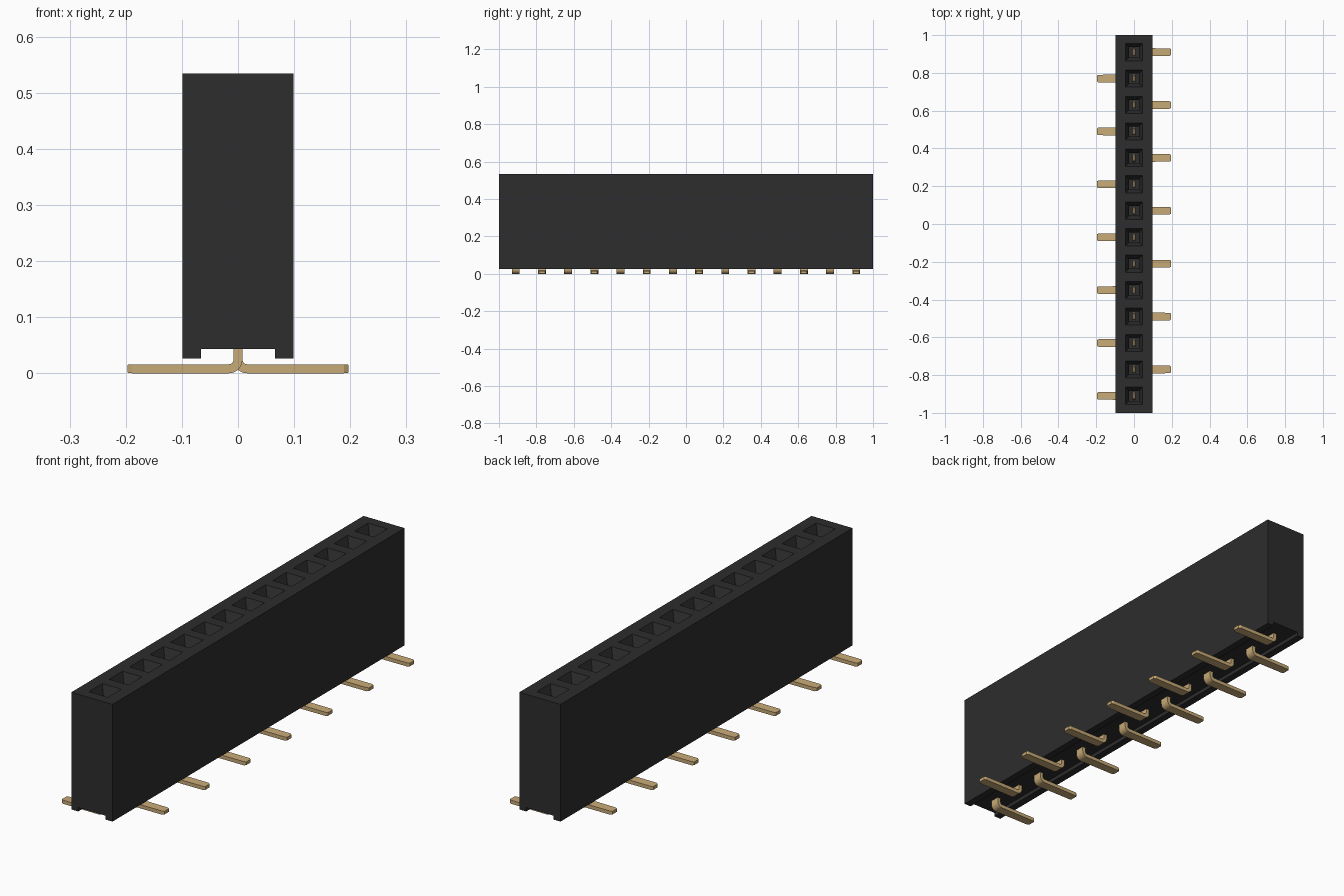
import bpy, bmesh, math

cube = bpy.data.objects.get("Cube")
if cube:
    bpy.data.objects.remove(cube, do_unlink=True)

COUNT, PITCH = 14, 0.14
HALF_X, TOP, BASE, CHANNEL = 0.0985, 0.534, 0.026, 0.043


def material(name, rgb, rough):
    m = bpy.data.materials.new(name)
    m.use_nodes = True
    m.diffuse_color = (*rgb, 1)
    bsdf = m.node_tree.nodes["Principled BSDF"]
    bsdf.inputs["Base Color"].default_value = (*rgb, 1)
    bsdf.inputs["Roughness"].default_value = rough
    return m


black = material("black plastic", (0.026, 0.026, 0.026), 0.6)
gold = material("gold metal", (0.58, 0.405, 0.185), 0.5)


def finish(bm, name, mat):
    bmesh.ops.remove_doubles(bm, verts=bm.verts, dist=1e-5)
    bmesh.ops.recalc_face_normals(bm, faces=bm.faces)
    mesh = bpy.data.meshes.new(name)
    bm.to_mesh(mesh)
    bm.free()
    mesh.materials.append(mat)
    obj = bpy.data.objects.new(name, mesh)
    bpy.context.collection.objects.link(obj)
    return obj


def bridge(bm, a, b):
    """Quads between two closed rings of equal length."""
    for i in range(len(a)):
        j = (i + 1) % len(a)
        bm.faces.new((a[i], a[j], b[j], b[i]))


def pin_y(i):
    return (i - (COUNT - 1) / 2) * PITCH


# Housing: channelled section run through every cell, top left open for sockets
bm = bmesh.new()
section = [(HALF_X, TOP), (HALF_X, BASE), (0.066, BASE), (0.066, CHANNEL),
           (-0.066, CHANNEL), (-0.066, BASE), (-HALF_X, BASE), (-HALF_X, TOP)]
bounds = [-1.0] + [pin_y(i) + PITCH / 2 for i in range(COUNT - 1)] + [1.0]
rings = [[bm.verts.new((x, y, z)) for x, z in section] for y in bounds]
for a, b in zip(rings, rings[1:]):
    for k in range(len(section) - 1):
        bm.faces.new((a[k], a[k + 1], b[k + 1], b[k]))
for end in (rings[0], rings[-1]):
    bm.faces.new(end)

# Sockets: flat rim, tapered lead-in, straight shaft and floor
for i in range(COUNT):
    y = pin_y(i)
    a, b = rings[i], rings[i + 1]
    loop = [a[-1], a[0], b[0], b[-1]]
    for half, z in ((0.046, TOP), (0.026, TOP - 0.045), (0.026, 0.12)):
        inner = [bm.verts.new((sx * half, y + sy * half, z))
                 for sx, sy in ((-1, -1), (1, -1), (1, 1), (-1, 1))]
        bridge(bm, loop, inner)
        loop = inner
    bm.faces.new(loop)
finish(bm, "housing", black)


# Pins: flat strip rising in the socket, bent outward at the foot
T, W, R = 0.008, 0.021, 0.016


def pin_path(side):
    """Stations of (x, z, angle, half thickness, half width)."""
    path = [(0, 0.40, 0, 0.005, 0.014), (0, 0.385, 0, T, 0.019)]
    for k in range(7):
        t = math.pi / 2 * k / 6
        path.append((R * (1 - math.cos(t)), T + R * (1 - math.sin(t)), t, T, W))
    path += [(0.189, T, math.pi / 2, T, W - 0.001),
             (0.197, T, math.pi / 2, T - 0.001, W - 0.006)]
    return [(side * x, z, side * t, h, w) for x, z, t, h, w in path]


for i in range(COUNT):
    side = 1 if i % 2 else -1
    y = pin_y(i)
    bm = bmesh.new()
    loops = []
    for x, z, t, h, w in pin_path(side):
        c, s = math.cos(t) * h, math.sin(t) * h
        loops.append([bm.verts.new((x + u * c, y + v * w, z + u * s))
                      for u, v in ((-1, -1), (1, -1), (1, 1), (-1, 1))])
    for a, b in zip(loops, loops[1:]):
        bridge(bm, a, b)
    bm.faces.new(loops[0])
    bm.faces.new(loops[-1])
    pin = finish(bm, f"{'left' if side > 0 else 'right'}_pin_{i + 1}", gold)
    bpy.ops.object.select_all(action='DESELECT')
    pin.select_set(True)
    bpy.context.view_layer.objects.active = pin
    bpy.ops.object.shade_smooth_by_angle(angle=math.radians(25))
